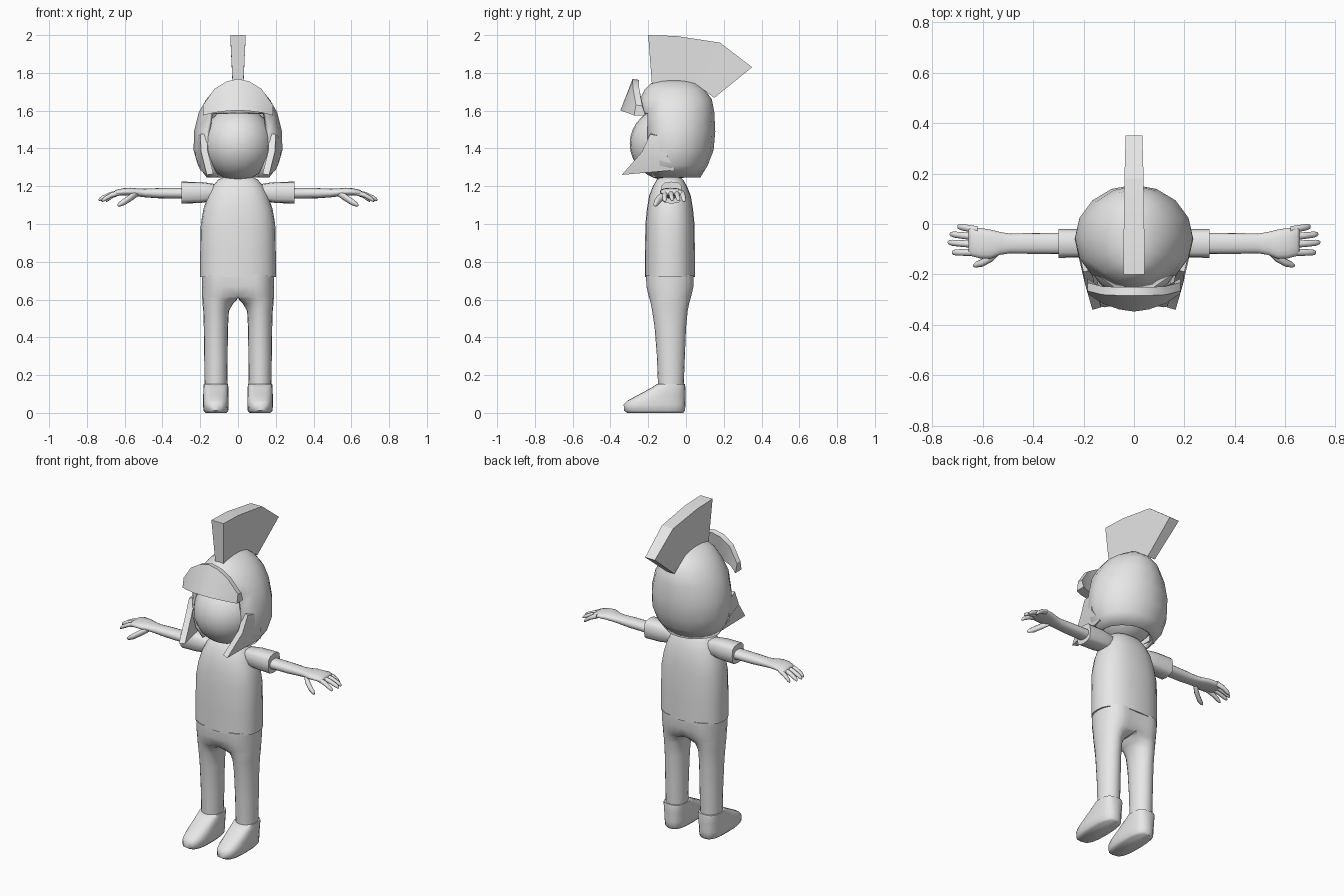
import bpy, bmesh, math
from mathutils import Vector

grey = bpy.data.materials.new("plain_grey")
grey.diffuse_color = (0.8, 0.8, 0.8, 1)


def finish(name, bm, mirror=False, thickness=0, angle=40):
    mesh = bpy.data.meshes.new(name)
    bm.to_mesh(mesh)
    bm.free()
    mesh.materials.append(grey)
    ob = bpy.data.objects.new(name, mesh)
    bpy.context.collection.objects.link(ob)
    bpy.ops.object.select_all(action='DESELECT')
    ob.select_set(True)
    bpy.context.view_layer.objects.active = ob
    bpy.ops.object.shade_smooth_by_angle(angle=math.radians(angle))
    if thickness:
        mod = ob.modifiers.new("Thickness", 'SOLIDIFY')
        mod.thickness = thickness
    if mirror:
        ob.modifiers.new("Mirror", 'MIRROR')  # mirrors across x by default
    return ob


def loft(rings, axis, sides=16, power=2.0, start=0.0):
    """Rings are (position, centre a, centre b, half a, half b) along an axis."""
    bm = bmesh.new()
    loops = []
    for t, ca, cb, ra, rb in rings:
        loop = []
        for i in range(sides):
            ang = start + 2 * math.pi * i / sides
            c, s = math.cos(ang), math.sin(ang)
            a = ca + ra * math.copysign(abs(c) ** (2 / power), c)
            b = cb + rb * math.copysign(abs(s) ** (2 / power), s)
            loop.append(bm.verts.new((a, b, t) if axis == 'z' else (t, a, b)))
        loops.append(loop)
    for lo, hi in zip(loops, loops[1:]):
        for i in range(sides):
            j = (i + 1) % sides
            bm.faces.new((lo[i], lo[j], hi[j], hi[i]))
    bm.faces.new(loops[0][::-1])
    bm.faces.new(loops[-1])
    bmesh.ops.recalc_face_normals(bm, faces=bm.faces[:])
    bm.normal_update()
    return bm


def plate(edge_a, edge_b, back_a, back_b):
    """Thick strip between two edges, with matching edges on the back."""
    bm = bmesh.new()
    a, b, c, d = [[bm.verts.new(p) for p in e]
                  for e in (edge_a, edge_b, back_a, back_b)]
    for p, q in ((a, b), (d, c), (c, a), (b, d)):
        for i in range(len(a) - 1):
            bm.faces.new((p[i], p[i + 1], q[i + 1], q[i]))
    for i in (0, -1):
        bm.faces.new((a[i], b[i], d[i], c[i]))
    bmesh.ops.recalc_face_normals(bm, faces=bm.faces[:])
    return bm


def shifted(points, offset):
    return [Vector(p) + Vector(offset) for p in points]


# Torso
finish("torso", loft([
    (0.72, 0, -0.085, 0.2, 0.132), (0.85, 0, -0.085, 0.2, 0.132),
    (1.0, 0, -0.085, 0.197, 0.13), (1.08, 0, -0.085, 0.183, 0.122),
    (1.15, 0, -0.085, 0.16, 0.11), (1.2, 0, -0.085, 0.135, 0.09),
    (1.235, 0, -0.085, 0.105, 0.07), (1.25, 0, -0.085, 0.07, 0.05)],
    'z', 24, 2.4))

# Trousers: one leg whose inner side closes on the centre line above the crotch
bm = loft([
    (0.14, 0.117, -0.08, 0.06, 0.068), (0.3, 0.117, -0.08, 0.062, 0.074),
    (0.45, 0.117, -0.083, 0.064, 0.083), (0.54, 0.116, -0.085, 0.068, 0.094),
    (0.58, 0.11, -0.085, 0.078, 0.102), (0.6, 0.102, -0.085, 0.087, 0.107),
    (0.615, 0.094, -0.085, 0.096, 0.112), (0.67, 0.093, -0.085, 0.097, 0.125),
    (0.73, 0.093, -0.085, 0.097, 0.126)], 'z', 20)
for v in bm.verts:
    # Square off the inner half of the hips so both halves join
    blend = min(1, max(0, (v.co.z - 0.57) / 0.045))
    if v.co.x < 0.093 and blend:
        u = min(1, (0.093 - v.co.x) / 0.096)
        full = math.sqrt(max(0.0, 1 - u * u))
        wide = 0 if full < 0.05 else min(1, 0.9 + 0.1 * full) / full
        if wide:
            v.co.y = -0.085 + (v.co.y + 0.085) * (1 + (wide - 1) * blend)
        if full < 0.95:
            v.co.x *= 1 - blend
bmesh.ops.delete(bm, geom=[f for f in bm.faces if all(v.co.x < 0.001 for v in f.verts)],
                 context='FACES')
finish("trousers", bm, True, angle=60)

# Shoes
finish("shoes", loft([
    (z, 0.117, (f + b) / 2, w, (b - f) / 2) for z, f, b, w in (
        (0.0, -0.31, -0.015, 0.055), (0.012, -0.328, -0.005, 0.066),
        (0.045, -0.33, -0.003, 0.068), (0.065, -0.31, -0.003, 0.068),
        (0.1, -0.245, -0.003, 0.067), (0.135, -0.18, -0.003, 0.066),
        (0.152, -0.155, -0.006, 0.064))], 'z', 20, 2.8), True, angle=50)

# Sleeves
finish("sleeves", loft([
    (0.1, -0.077, 1.165, 0.04, 0.04), (0.14, -0.077, 1.168, 0.05, 0.047),
    (0.2, -0.077, 1.167, 0.056, 0.056), (0.3, -0.077, 1.166, 0.057, 0.058)],
    'x', 12, 3.2), True)

# Arms running into the palms
finish("arms", loft([
    (0.28, -0.077, 1.163, 0.042, 0.029), (0.42, -0.077, 1.163, 0.041, 0.027),
    (0.49, -0.077, 1.164, 0.039, 0.023), (0.53, -0.077, 1.167, 0.045, 0.021),
    (0.57, -0.08, 1.171, 0.058, 0.021), (0.61, -0.076, 1.17, 0.06, 0.019),
    (0.645, -0.07, 1.165, 0.057, 0.016), (0.655, -0.068, 1.163, 0.05, 0.01)],
    'x', 16, 2.3), True, angle=60)

# Fingers: root y, tip x, tip y, tip z
for name, y0, x1, y1, z1 in (("little_finger", -0.023, 0.7, -0.01, 1.122),
                             ("ring_finger", -0.052, 0.73, -0.04, 1.127),
                             ("middle_finger", -0.082, 0.738, -0.073, 1.128),
                             ("index_finger", -0.112, 0.722, -0.113, 1.122)):
    rings = []
    for t, r in ((0, 0.014), (0.5, 0.0135), (0.85, 0.012), (0.97, 0.008), (1, 0.003)):
        rings.append((0.62 + (x1 - 0.62) * t, y0 + (y1 - y0) * t,
                      1.168 + (z1 - 1.168) * t ** 1.6, r, r))
    finish(name + "s", loft(rings, 'x', 8), True, angle=70)

# Thumbs
finish("thumbs", loft([
    (0.53, -0.1, 1.162, 0.018, 0.016), (0.565, -0.132, 1.142, 0.019, 0.02),
    (0.6, -0.153, 1.119, 0.016, 0.019), (0.628, -0.162, 1.104, 0.011, 0.013),
    (0.637, -0.165, 1.1, 0.004, 0.005)], 'x', 8), True, angle=70)

# Face ball
bm = bmesh.new()
bmesh.ops.create_uvsphere(bm, u_segments=24, v_segments=16, radius=1)
for v in bm.verts:
    v.co = (v.co.x * 0.19, v.co.y * 0.205 - 0.093, v.co.z * 0.195 + 1.425)
finish("face", bm)

# Helmet shell with the face opening cut from the front
bm = loft([(z, 0, (f + b) / 2, w, (b - f) / 2) for z, f, b, w in (
    (1.245, -0.22, 0.075, 0.165), (1.31, -0.25, 0.115, 0.212),
    (1.39, -0.265, 0.146, 0.235), (1.49, -0.265, 0.155, 0.233),
    (1.59, -0.265, 0.15, 0.208), (1.66, -0.245, 0.137, 0.168),
    (1.71, -0.22, 0.1, 0.126), (1.745, -0.185, 0.055, 0.075),
    (1.76, -0.13, 0.0, 0.03))], 'z', 16)
gone = []
for f in bm.faces:
    c = f.calc_center_median()
    opening = c.z < 1.59 and c.y < -0.05 and abs(c.x) < -(c.y + 0.055)
    if opening or f.normal.z < -0.95:
        gone.append(f)
bmesh.ops.delete(bm, geom=gone, context='FACES')
finish("helmet", bm, thickness=0.02)

# Cheek guards
front = [(0.2, -0.19, 1.475), (0.195, -0.235, 1.38), (0.165, -0.34, 1.26)]
rear = [(0.222, -0.1, 1.46), (0.226, -0.1, 1.36), (0.2, -0.06, 1.285)]
finish("cheek_guards", plate(front, rear, shifted(front, (-0.035, 0.01, 0.005)),
                             shifted(rear, (-0.035, 0, 0.005))), True, angle=25)

# Raised visor
columns = [(0.185, -0.275, 1.575, -0.265, 1.63), (0.125, -0.315, 1.59, -0.28, 1.715),
           (0.06, -0.338, 1.598, -0.283, 1.755), (0, -0.347, 1.602, -0.283, 1.768)]
columns = [(-c[0], *c[1:]) for c in columns] + columns[-2::-1]
low = [(c[0], c[1], c[2]) for c in columns]
high = [(c[0], c[3], c[4]) for c in columns]
finish("visor", plate(low, high, shifted(low, (0, 0.06, 0.0)),
                      shifted(high, (0, 0.033, -0.005))), angle=25)

# Crest, wider along its outer rim
rim = [(-0.2, 2.0, 0.041), (-0.05, 1.995, 0.041), (0.18, 1.96, 0.038), (0.35, 1.83, 0.033)]
base = [(-0.18, 1.735, 0.028), (-0.05, 1.75, 0.028), (0.08, 1.72, 0.028), (0.15, 1.668, 0.026)]
sides = [[(s * w, y, z) for y, z, w in e] for s in (-1, 1) for e in (rim, base)]
finish("crest", plate(*sides), angle=25)
